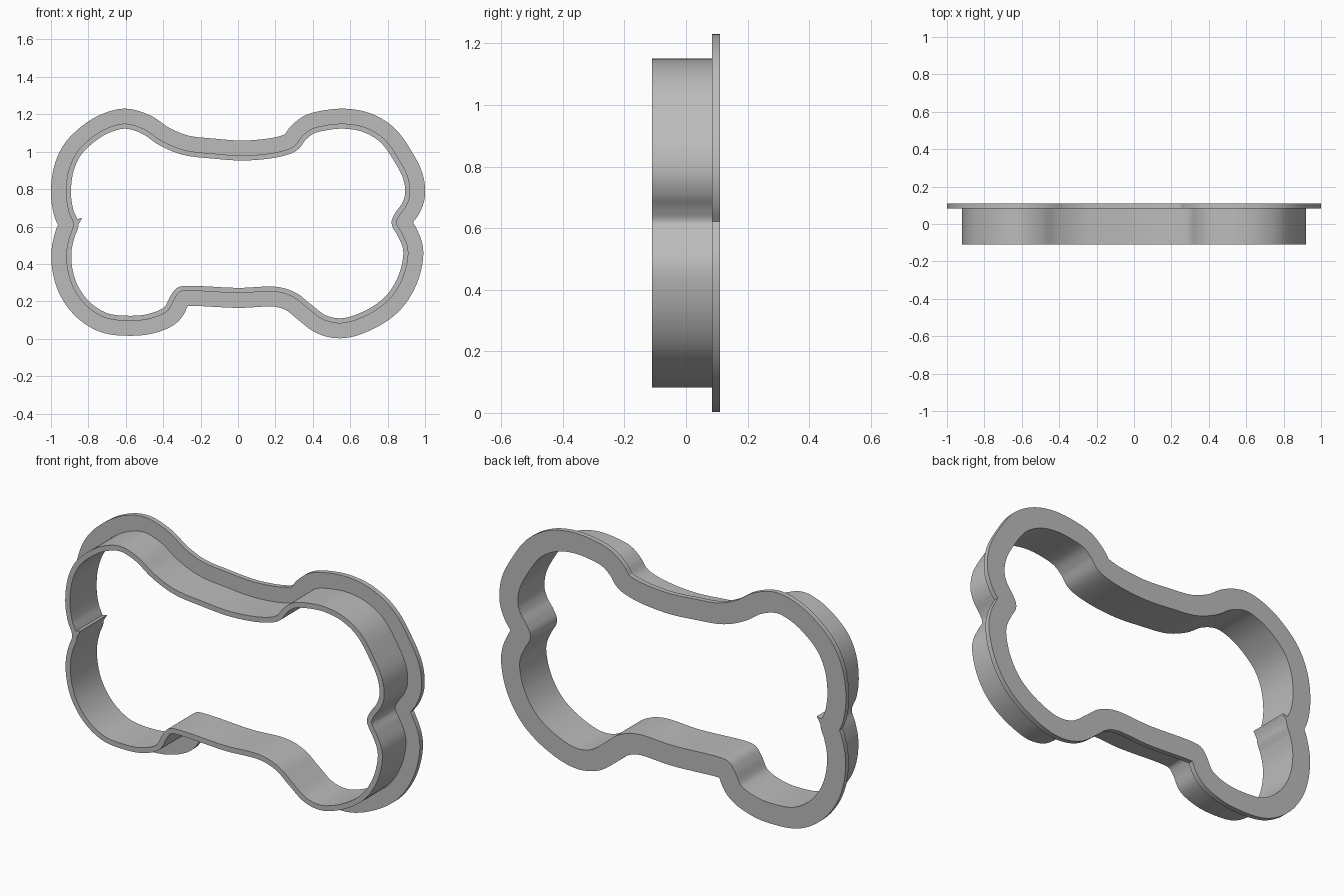
import bpy
import bmesh
import math
from mathutils import Vector
from mathutils.geometry import intersect_point_line, intersect_line_line_2d

default_cube = bpy.data.objects.get("Cube")
if default_cube:
    bpy.data.objects.remove(default_cube, do_unlink=True)

# Outer face of the cutting wall as (x, z), clockwise from the top left lobe
OUTLINE = [
    (-.60, 1.15), (-.50, 1.12), (-.41, 1.06), (-.29, 1.01), (-.13, .99), (.04, .98),
    (.22, 1.0), (.30, 1.03), (.34, 1.08), (.39, 1.12), (.46, 1.14), (.57, 1.15),
    (.68, 1.13), (.78, 1.07), (.86, .96), (.91, .86), (.92, .77), (.9, .71),
    (.865, .66), (.848, .62), (.874, .57), (.905, .5), (.91, .44), (.88, .32),
    (.81, .21), (.7, .13), (.56, .083), (.46, .1), (.37, .165), (.3, .22),
    (.21, .25), (0, .245), (-.27, .256), (-.31, .25), (-.335, .22), (-.375, .15),
    (-.47, .107), (-.59, .096), (-.71, .112), (-.81, .175), (-.88, .27), (-.912, .37),
    (-.917, .47), (-.9, .55), (-.88, .61), (-.906, .68), (-.92, .775), (-.906, .9),
    (-.86, 1.0), (-.77, 1.085), (-.69, 1.13),
]
STEPS = 7
WALL = 0.027
LIP = 0.08
FRONT, STEP_Y, BACK = -0.11, 0.084, 0.11


def smooth_loop(points):
    """Closed centripetal spline through the points."""
    pts = [Vector(p) for p in points]
    count = len(pts)
    result = []
    for i in range(count):
        a, b, c, d = (pts[(i + k) % count] for k in (-1, 0, 1, 2))
        ta = math.sqrt((b - a).length)
        tb = ta + math.sqrt((c - b).length)
        tc = tb + math.sqrt((d - c).length)
        for s in range(STEPS):
            t = ta + (tb - ta) * s / STEPS
            ab = a.lerp(b, t / ta)
            bc = b.lerp(c, (t - ta) / (tb - ta))
            cd = c.lerp(d, (t - tb) / (tc - tb))
            abc = ab.lerp(bc, t / tb)
            bcd = bc.lerp(cd, (t - ta) / (tc - ta))
            result.append(abc.lerp(bcd, (t - ta) / (tb - ta)))
    return result


def distance_to_loop(point, loop):
    best = math.inf
    for i, start in enumerate(loop):
        end = loop[i - 1]
        near, factor = intersect_point_line(point, start, end)
        near = near.to_2d() if 0 <= factor <= 1 else (start if factor < 0 else end)
        best = min(best, (point - near).length)
    return best


def offset_loop(loop, distance):
    """Parallel loop with the same point count; folds collapse into a crease."""
    count = len(loop)
    moved = []
    for i, p in enumerate(loop):
        along = (loop[(i + 1) % count] - loop[i - 1]).normalized()
        moved.append(p + Vector((-along.y, along.x)) * distance)
    limit = abs(distance) * 0.985
    good = [distance_to_loop(p, loop) >= limit for p in moved]
    result = list(moved)
    for i in range(count):
        if good[i]:
            continue
        before = next(k for k in range(1, count) if good[i - k])
        after = next(k for k in range(1, count) if good[(i + k) % count])
        lo, hi = i - before, (i + after) % count
        crease = intersect_line_line_2d(moved[lo], moved[(lo + 1) % count],
                                        moved[hi], moved[hi - 1])
        result[i] = crease or (moved[lo] + moved[hi]) / 2
    return result


# Three parallel loops: inside face, wall outside, lip rim
wall_outer = smooth_loop(OUTLINE)
wall_inner = offset_loop(wall_outer, -WALL)
lip_outer = offset_loop(wall_outer, LIP)

# Small pointed barb on the inside of the side notch
barb_root, barb_tip = Vector((-.86, .63)), Vector((-.832, .647))
nearest = min(range(len(wall_inner)), key=lambda i: (wall_inner[i] - barb_root).length)
wall_inner[nearest] = barb_tip

# Sweep an L-shaped section round the outline
section = [(wall_inner, FRONT), (wall_outer, FRONT), (wall_outer, STEP_Y),
           (lip_outer, STEP_Y), (lip_outer, BACK), (wall_inner, BACK)]
bm = bmesh.new()
rings = [[bm.verts.new((p.x, y, p.y)) for p in loop] for loop, y in section]
for r, ring in enumerate(rings):
    previous = rings[r - 1]
    for i in range(len(ring)):
        bm.faces.new((previous[i - 1], previous[i], ring[i], ring[i - 1]))
bmesh.ops.remove_doubles(bm, verts=bm.verts, dist=0.0005)
bmesh.ops.recalc_face_normals(bm, faces=bm.faces)
mesh = bpy.data.meshes.new("bone_cutter")
bm.to_mesh(mesh)
bm.free()

# Plain grey plastic
grey = bpy.data.materials.new("grey_plastic")
grey.use_nodes = True
color = (0.5, 0.5, 0.5, 1)
grey.diffuse_color = color
grey.node_tree.nodes["Principled BSDF"].inputs["Base Color"].default_value = color
mesh.materials.append(grey)

cutter = bpy.data.objects.new("bone_cutter", mesh)
bpy.context.collection.objects.link(cutter)
bpy.context.view_layer.objects.active = cutter
cutter.select_set(True)
bpy.ops.object.shade_smooth_by_angle(angle=math.radians(30))
